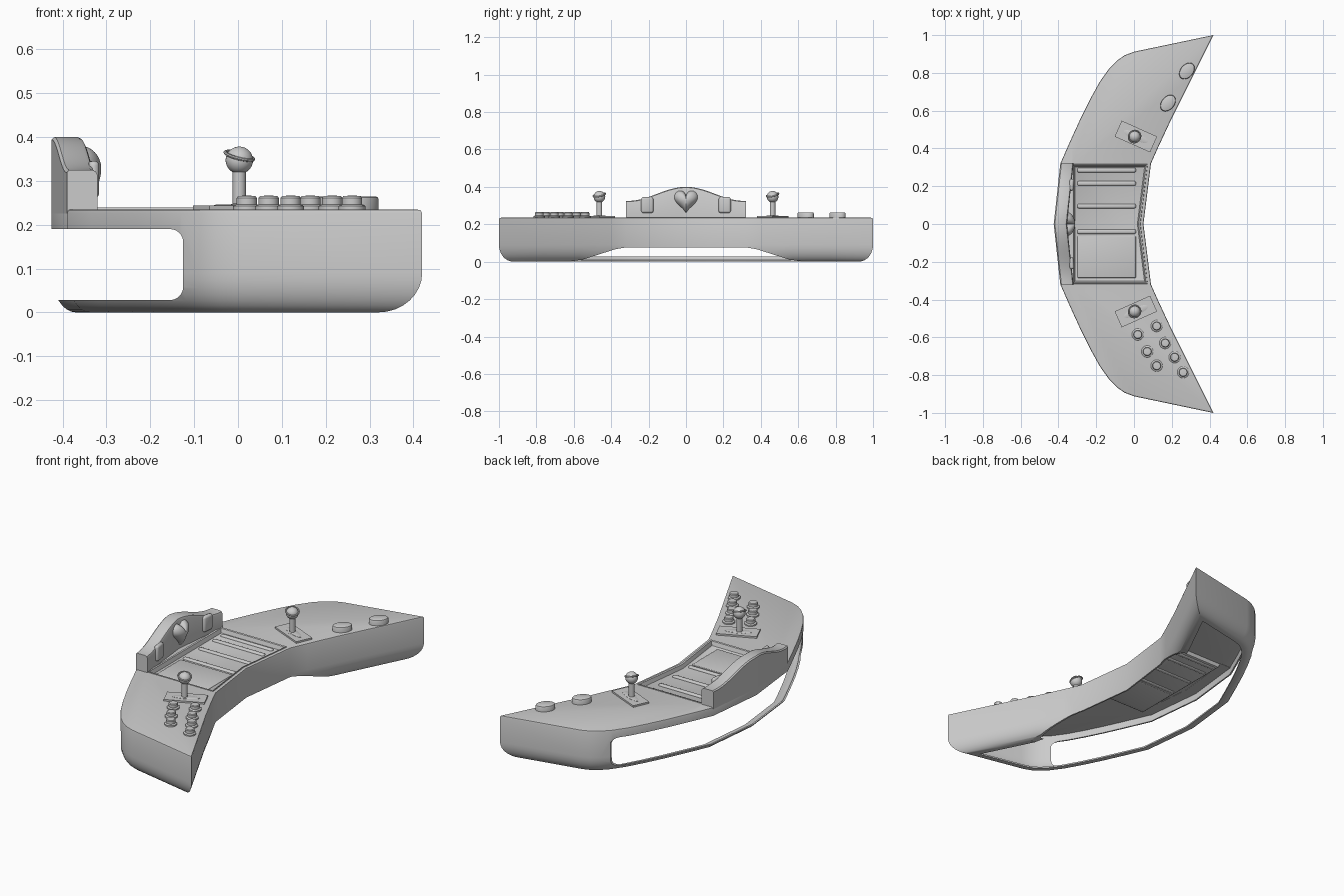
import bpy, bmesh
from math import sin, cos, pi, radians, atan2
from mathutils import Vector, Matrix

if "Cube" in bpy.data.objects:
    bpy.data.objects.remove(bpy.data.objects["Cube"])


def loft(name, rings, cap0=True, cap1=True):
    """Skin closed rings of points, optionally capping both ends."""
    bm = bmesh.new()
    vs = [[bm.verts.new(p) for p in r] for r in rings]
    n = len(vs[0])
    for a, b in zip(vs, vs[1:]):
        for i in range(n):
            j = (i + 1) % n
            bm.faces.new((a[i], b[i], b[j], a[j]))
    if cap0:
        bm.faces.new(vs[0])
    if cap1:
        bm.faces.new(vs[-1][::-1])
    if cap0 and cap1:
        bmesh.ops.recalc_face_normals(bm, faces=bm.faces)
    me = bpy.data.meshes.new(name)
    bm.to_mesh(me)
    bm.free()
    ob = bpy.data.objects.new(name, me)
    bpy.context.collection.objects.link(ob)
    return ob


def activate(ob):
    bpy.ops.object.select_all(action='DESELECT')
    ob.select_set(True)
    bpy.context.view_layer.objects.active = ob


def smooth(ob, angle=35):
    activate(ob)
    bpy.ops.object.shade_smooth_by_angle(angle=radians(angle))
    return ob


def modify(ob, kind, **props):
    m = ob.modifiers.new(kind.title(), kind)
    for k, v in props.items():
        setattr(m, k, v)
    activate(ob)
    bpy.ops.object.modifier_apply(modifier=m.name)


def cut(ob, cutter):
    cutter.hide_render = True
    modify(ob, 'BOOLEAN', operation='DIFFERENCE', solver='EXACT', object=cutter)
    bpy.data.objects.remove(cutter)


def inset(pts, d, z):
    """Mitred inward offset of a counter-clockwise outline, at height z."""
    out = []
    for i, p in enumerate(pts):
        p = Vector(p)
        a = (p - Vector(pts[i - 1])).normalized()
        b = (Vector(pts[(i + 1) % len(pts)]) - p).normalized()
        na, nb = Vector((-a.y, a.x)), Vector((-b.y, b.x))
        q = p + (na + nb) * d / (1 + na.dot(nb))
        out.append((q.x, q.y, z))
    return out


def lathe(name, loc, profile, sx=1, sy=1, rot=0, n=32):
    """Round part from (radius, z) points, with optional oval scaling."""
    rings = [[(r * sx * cos(2 * pi * i / n), r * sy * sin(2 * pi * i / n), z)
              for i in range(n)] for r, z in profile]
    ob = loft(name, rings)
    ob.location = loc
    ob.rotation_euler.z = rot
    return smooth(ob)


def box(name, loc, size, rot=0, bevel=0.0, segs=3):
    bm = bmesh.new()
    bmesh.ops.create_cube(bm, size=1, matrix=Matrix.Diagonal((*size, 1)))
    if bevel:
        bmesh.ops.bevel(bm, geom=bm.edges[:], offset=bevel, segments=segs,
                        profile=0.5, affect='EDGES')
    me = bpy.data.meshes.new(name)
    bm.to_mesh(me)
    bm.free()
    ob = bpy.data.objects.new(name, me)
    bpy.context.collection.objects.link(ob)
    ob.location = loc
    ob.rotation_euler.z = rot
    return smooth(ob)


# Crescent shell: one half of the outline, mirrored in y
outer = [(.42, 1), (0, .912), (-.05, .893), (-.09, .865), (-.13, .825), (-.18, .755),
         (-.23, .665), (-.28, .565), (-.335, .445), (-.39, .32)]
inner = [(.3, .76), (.2, .56), (.13, .41), (.09, .32)]
flip = lambda pts: [(x, -y) for x, y in reversed(pts)]
outline = outer + [(-.425, 0)] + flip(outer) + flip(inner[::-1])[::-1][::-1]
outline = outer + [(-.425, 0)] + flip(outer) + [(x, -y) for x, y in inner] \
    + [(.05, 0)] + inner[::-1]
steps = [(.008, .235), (.002, .233), (0, .226), (0, .09)]
steps += [(.055 * (1 - cos(t * pi / 16)), .09 * (1 - sin(t * pi / 16))) for t in range(1, 9)]
steps += [(.072, 0)]
shell = loft("console_shell", [inset(outline, d, z) for d, z in steps], True, False)
modify(shell, 'SOLIDIFY', thickness=.008, offset=-1)

# Long opening along the back
corners = [(-.155, .16, 0), (-.155, .058, -pi / 2)]
prof = [(-1, .19)]
for cx, cz, a0 in corners:
    for k in range(7):
        a = a0 + pi / 2 * (1 - k / 6)
        prof.append((cx + .03 * cos(a), cz + .03 * sin(a)))
prof.append((-1, .028))
cut(shell, loft("back_cutter", [[(x, y, z) for x, z in prof] for y in (-2, 2)]))

# Raised underside in the middle of the front wall
under = [(-.64, -.05), (-.62, .001), (-.55, .012), (-.38, .066), (-.33, .075),
         (.33, .075), (.38, .066), (.55, .012), (.62, .001), (.64, -.05)]
cut(shell, loft("under_cutter", [[(x, y, z) for y, z in under] for x in (-.1, 1)]))

# Recessed centre tray with ribs
tray_line = [(-.325, .315), (-.325, -.315), (.07, -.315), (.032, 0), (.07, .315)]
cut(shell, loft("tray_cutter", [inset(tray_line, 0, z) for z in (.3, .213)]))
smooth(shell, 30)
tray = loft("centre_tray", [inset(tray_line, d, z) for d, z in
            ((-.002, .2345), (.004, .232), (.01, .212), (.018, .207))], False, True)
modify(tray, 'SOLIDIFY', thickness=.005, offset=-1)
smooth(tray)
for y in (.285, .215, .095, -.04):
    box("tray_rib", (-.145, y, .211), (.31, .024, .018), 0, .008)
box("tray_panel", (-.145, -.175, .211), (.31, .22, .01), 0, .004)

# Arched back panel, slightly wedge shaped
rings = []
for k in range(33):
    y = -.322 + .644 * k / 32
    top = .325 + .075 * (.5 + .5 * cos(pi * min(abs(y) / .31, 1)))
    xb = -.425 + .035 * abs(y) / .322
    xf = xb + .07
    rings.append([(xb, y, .226), (xf, y, .226), (xf, y, top - .012), (xf - .004, y, top - .004),
                  (xf - .012, y, top), (xb + .006, y, top), (xb, y, top - .006)])
smooth(loft("back_panel", rings))
slope = atan2(.035, .322)
for s in (-1, 1):
    box("panel_pad", (-.331, s * .207, .303), (.024, .065, .085), -s * slope, .011)

# Heart ornament, domed
rings = []
for k in range(9):
    a = pi / 2 * k / 8
    s, d = max(cos(a), .02), .05 * sin(a)
    rings.append([(-.362 + d, .0041 * s * 16 * sin(t) ** 3,
                   .329 + s * .0043 * (13 * cos(t) - 5 * cos(2 * t) - 2 * cos(3 * t) - cos(4 * t)))
                  for t in [2 * pi * i / 48 for i in range(48)]])
smooth(loft("heart_ornament", rings), 50)

# Joysticks on slotted plates
for s in (-1, 1):
    y, rot = s * .463, -s * radians(24)
    box("stick_plate", (.01, y, .2385), (.205, .092, .011), rot)
    lathe("stick_slot", (.01, y, .243), [(1, 0), (1, .002), (.9, .003)], .07, .02, rot)
    lathe("stick_shaft", (.003, y, .236), [(.024, 0), (.024, .009), (.015, .012), (.015, .09)])
    ball = [(.031 * sin(pi * k / 16) + .0003, -.031 * cos(pi * k / 16)) for k in range(17)]
    lathe("stick_ball", (.003, y, .347), ball)
    bpy.ops.mesh.primitive_torus_add(location=(.003, y, .357), rotation=(.2, .25, 0),
                                     major_radius=.033, minor_radius=.004,
                                     major_segments=32, minor_segments=8)
    bpy.context.object.name = "stick_ring"
    smooth(bpy.context.object)

# Small round buttons on one wing
for x, y in ((.02, -.585), (.12, -.54), (.165, -.63), (.07, -.675),
             (.215, -.705), (.12, -.75), (.26, -.785)):
    lathe("small_button", (x, y, .232), [(.031, 0), (.031, .01), (.028, .013), (.023, .014),
                                         (.023, .029), (.02, .033), (.01, .034)])

# Large oval buttons on the other wing
for x, y in ((.18, .64), (.28, .81)):
    lathe("large_button", (x, y, .232), [(1, 0), (1, .026), (.95, .03), (.85, .032)],
          .049, .034, radians(50))
